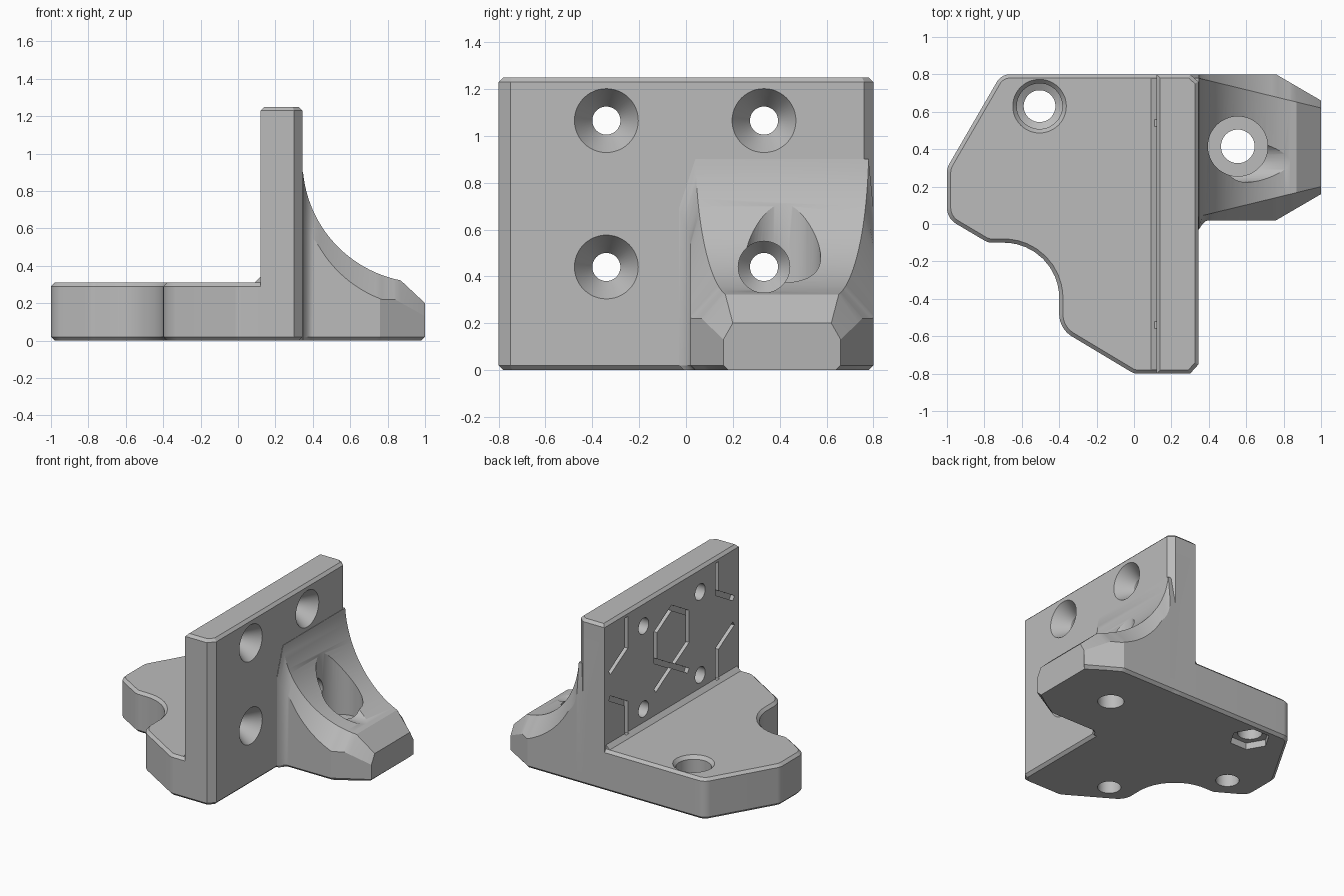
import bpy, bmesh
from math import sin, cos, pi, sqrt, radians
from mathutils import Vector, Matrix

if "Cube" in bpy.data.objects:
    bpy.data.objects.remove(bpy.data.objects["Cube"])

grey = bpy.data.materials.new("plain grey")
grey.use_nodes = True
grey.diffuse_color = (0.5, 0.5, 0.5, 1)
grey.node_tree.nodes["Principled BSDF"].inputs["Base Color"].default_value = (0.5, 0.5, 0.5, 1)


def loft(name, rings, bevel=0, matrix=None):
    """Solid through matching rings of points; bevel rounds off the two end caps."""
    bm = bmesh.new()
    vs = [[bm.verts.new(p) for p in ring] for ring in rings]
    n = len(vs[0])
    for a, b in zip(vs, vs[1:]):
        for i in range(n):
            bm.faces.new((a[i], a[(i + 1) % n], b[(i + 1) % n], b[i]))
    caps = [bm.faces.new(vs[0]), bm.faces.new(vs[-1])]
    bmesh.ops.recalc_face_normals(bm, faces=bm.faces)
    if bevel:
        edges = list({e for f in caps for e in f.edges})
        bmesh.ops.bevel(bm, geom=edges, offset=bevel, segments=1, affect='EDGES')
    if matrix:
        bm.transform(matrix)
    mesh = bpy.data.meshes.new(name)
    bm.to_mesh(mesh)
    bm.free()
    mesh.materials.append(grey)
    obj = bpy.data.objects.new(name, mesh)
    bpy.context.collection.objects.link(obj)
    return obj


def prism(name, outline, z0, z1, bevel=0, matrix=None):
    return loft(name, [[(x, y, z) for x, y in outline] for z in (z0, z1)], bevel, matrix)


def lathe(name, profile, matrix, n=48):
    return loft(name, [[(r * cos(2 * pi * i / n), r * sin(2 * pi * i / n), z)
                        for i in range(n)] for r, z in profile], 0, matrix)


def combine(target, other, operation):
    mod = target.modifiers.new("combine", 'BOOLEAN')
    mod.operation, mod.object, mod.solver = operation, other, 'EXACT'
    bpy.context.view_layer.objects.active = target
    bpy.ops.object.modifier_apply(modifier=mod.name)
    bpy.data.objects.remove(other)


def rounded(corners, steps=10):
    """Outline from (x, y, radius) corners."""
    out = []
    for i, (x, y, r) in enumerate(corners):
        p = Vector((x, y))
        if not r:
            out.append((x, y))
            continue
        u = (Vector(corners[i - 1][:2]) - p).normalized()
        v = (Vector(corners[(i + 1) % len(corners)][:2]) - p).normalized()
        half = u.angle(v) / 2
        c = p + (u + v).normalized() * r / sin(half)
        t = r * cos(half) / sin(half)
        a, b = p + u * t - c, p + v * t - c
        out += [tuple(c + a.lerp(b, k / steps).normalized() * r) for k in range(steps + 1)]
    return out


# Foot plate with a scooped corner
base = prism("bracket", rounded([
    (-0.71, 0.8, 0.08), (-1, 0.3, 0.1), (-1, 0.03, 0.1), (-0.78, -0.1, 0.08),
    (-0.4, -0.1, 0.295), (-0.4, -0.56, 0.14), (0, -0.8, 0.07),
    (0.25, -0.8, 0), (0.25, 0.8, 0)]), 0, 0.31, 0.02)

# Upright wall with chamfered outer corners
wall = prism("wall", [(0.12, -0.8), (0.3, -0.8), (0.345, -0.75),
                      (0.345, 0.76), (0.3, 0.8), (0.12, 0.8)], 0, 1.25, 0.02)
combine(base, wall, 'UNION')

# Small fillet where the wall meets the foot
fillet = loft("fillet", [[(0.09, y, 0.3), (0.09, y, 0.31), (0.12, y, 0.34), (0.14, y, 0.34),
                          (0.14, y, 0.3)] for y in (-0.78, 0.78)])
combine(base, fillet, 'UNION')


# Curved gusset: cross-sections along x, with growing chamfers
def section(x, at=None):
    if x > 0.87:
        top = 0.32 - (x - 0.87) * 0.92
    else:
        top = 0.96 - sqrt(0.65 ** 2 - (x - 0.995) ** 2)
    low = top - 0.13 - 1.1 * max(0, 0.42 - x)
    if x > 0.76:
        low = 0.22 - 0.56 * max(0, x - 0.84)
    side = 0.02 + 0.583 * max(0, x - 0.76)
    near = side - 18 * max(0, 0.4 - x) ** 2
    far = 0.82 - side
    inner = 0.04 + (x - 0.345) * 0.244
    px = x if at is None else at
    bx = min(px, 0.98)
    return [(bx, near + 0.02, 0), (px, near, 0.02), (px, near, low), (px, inner, top),
            (px, 0.82 - inner, top), (px, far, low), (px, far, 0.02), (bx, far - 0.02, 0)]


angles = [0.09 + (1.377 - 0.09) * i / 24 for i in range(25)]
stations = sorted([0.995 - 0.65 * cos(a) for a in angles] + [0.76, 0.84, 1.0])
gusset = loft("gusset", [section(stations[0], 0.25)] + [section(x) for x in stations])
combine(base, gusset, 'UNION')

# Countersunk screw holes through the wall
along_x = Matrix.Rotation(radians(90), 4, 'Y')
sink = [(0.06, 0.05), (0.06, 0.23), (0.12, 0.32), (0.137, 0.346), (0.137, 0.4)]
access = [(0.06, 0.05), (0.06, 0.23), (0.11, 0.29), (0.11, 1.1)]
for y, z, shape in [(-0.34, 1.065, sink), (0.333, 1.065, sink),
                    (-0.34, 0.44, sink), (0.333, 0.44, access)]:
    combine(base, lathe("screw_cut", shape, Matrix.Translation((0, y, z)) @ along_x), 'DIFFERENCE')

# Vertical holes: gusset counterbore, foot counterbore, two blind holes underneath
for x, y, shape in [
        (0.555, 0.415, [(0.09, -0.1), (0.09, 0.22), (0.16, 0.22), (0.16, 1.0)]),
        (-0.505, 0.63, [(0.085, -0.1), (0.085, 0.15), (0.122, 0.17), (0.122, 0.285),
                        (0.145, 0.312), (0.145, 0.4)]),
        (-0.19, -0.49, [(0.08, -0.1), (0.08, 0.22)]),
        (-0.75, 0.1, [(0.08, -0.1), (0.08, 0.22)])]:
    combine(base, lathe("bore_cut", shape, Matrix.Translation((x, y, 0))), 'DIFFERENCE')
pocket = lathe("pocket_cut", [(0.14, -0.1), (0.14, 0.05)], Matrix.Translation((-0.505, 0.63, 0)), 6)
combine(base, pocket, 'DIFFERENCE')

# Engraved honeycomb on the inner wall face; edge k faces the angle 60k degrees
R, W, DEPTH = 0.22, 0.018, 0.03
cells = [(0, 0.855, range(6)), (0, 0.42, (1, 2)),
         (0.73, 1.09, (3, 4)), (-0.73, 1.09, (0, 5)),
         (0.73, 0.45, (3, 2)), (-0.73, 0.45, (0, 1))]
for y, z, sides in cells:
    for k in sides:
        turn = Matrix.Rotation(radians(60 * k), 4, 'X')
        apothem = R * cos(pi / 6)
        groove = loft("groove_cut", [[(x, apothem - W, s), (x, apothem + W, s),
                                      (x, apothem + W, -s), (x, apothem - W, -s)]
                                     for s in (R / 2 + 0.01,) for x in (0.05, 0.12 + DEPTH)],
                      0, Matrix.Translation((0, y, z)) @ turn)
        combine(base, groove, 'DIFFERENCE')

# Smooth shading with sharp edges kept
bpy.ops.object.select_all(action='DESELECT')
base.select_set(True)
bpy.context.view_layer.objects.active = base
bpy.ops.object.shade_smooth_by_angle(angle=radians(25))
